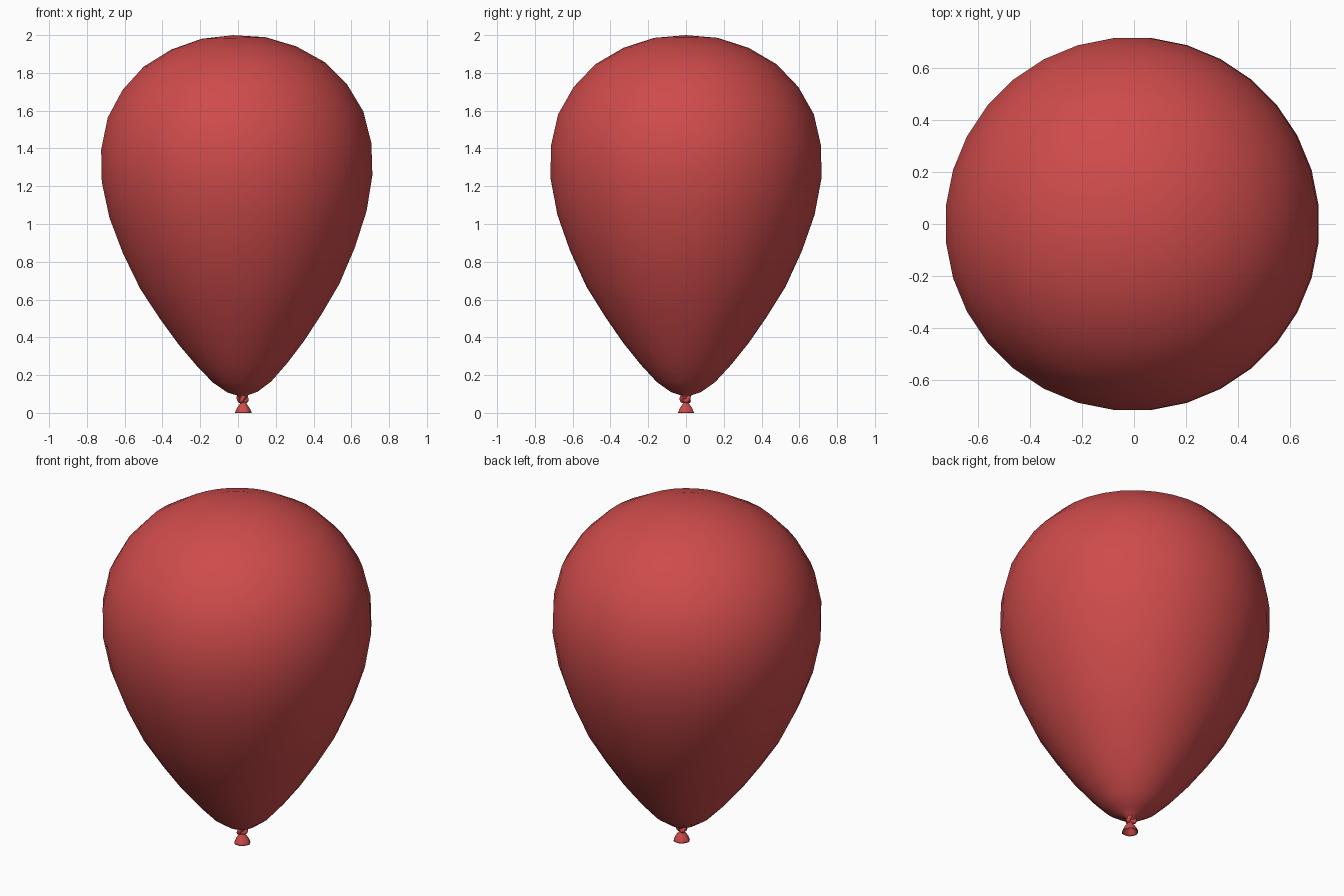
import bpy, bmesh
from math import sin, cos, pi, radians
from mathutils import Matrix, Vector

if "Cube" in bpy.data.objects:
    bpy.data.objects.remove(bpy.data.objects["Cube"])

red = bpy.data.materials.new("red_rubber")
red.diffuse_color = (0.62, 0.07, 0.07, 1)
red.use_nodes = True
red.node_tree.nodes["Principled BSDF"].inputs["Base Color"].default_value = red.diffuse_color

# The whole balloon leans slightly about its middle
PIVOT = Vector((0, 0, 1.05))
LEAN = Matrix.Translation(PIVOT) @ Matrix.Rotation(radians(-1.45), 4, 'Y') @ Matrix.Translation(-PIVOT)


def finish(name, bm, matrix):
    bmesh.ops.transform(bm, matrix=matrix, verts=bm.verts)
    bmesh.ops.recalc_face_normals(bm, faces=bm.faces)
    mesh = bpy.data.meshes.new(name)
    bm.to_mesh(mesh)
    bm.free()
    for p in mesh.polygons:
        p.use_smooth = True
    mesh.materials.append(red)
    ob = bpy.data.objects.new(name, mesh)
    bpy.context.collection.objects.link(ob)
    return ob


def bridge(bm, a, b):
    n = len(a)
    for i in range(n):
        bm.faces.new((a[i], a[(i + 1) % n], b[(i + 1) % n], b[i]))


def lathe(name, profile, sides, matrix, ripple=0):
    bm = bmesh.new()
    rings = []
    for r, z in profile:
        if r == 0:
            rings.append([bm.verts.new((0, 0, z))])
            continue
        ring = []
        for i in range(sides):
            a = 2 * pi * (i + 0.5) / sides
            q = r * (1 + ripple * cos(6 * a))
            ring.append(bm.verts.new((q * cos(a), q * sin(a), z)))
        rings.append(ring)
    for a, b in zip(rings, rings[1:]):
        if len(b) == 1 or len(a) == 1:
            tip, ring = (b[0], a) if len(b) == 1 else (a[0], b)
            for i in range(sides):
                bm.faces.new((ring[i], ring[(i + 1) % sides], tip))
        else:
            bridge(bm, a, b)
    return finish(name, bm, matrix)


# Inflated body with a short neck
body = [(0.014, 0.045), (0.017, 0.075), (0.03, 0.093), (0.08, 0.11), (0.155, 0.163),
        (0.24, 0.255), (0.333, 0.37), (0.43, 0.51), (0.53, 0.67), (0.617, 0.86),
        (0.684, 1.05), (0.72, 1.24), (0.719, 1.41), (0.68, 1.58), (0.597, 1.725),
        (0.482, 1.845), (0.333, 1.932), (0.17, 1.985), (0, 2.0)]
lathe("balloon_body", body, 32, LEAN)

# Flared mouth below the knot, hollow underneath
mouth = [(0.012, 0.06), (0.016, 0.05), (0.026, 0.036), (0.035, 0.022), (0.041, 0.008),
         (0.044, 0.0), (0.039, 0.002), (0.028, 0.02), (0.012, 0.036), (0, 0.04)]
lathe("balloon_mouth", mouth, 24, Matrix.Translation((0.028, 0, 0)), 0.04)

# Tied knot: a small overhand tube
bm = bmesh.new()
STEPS, SIDES, TUBE = 48, 10, 0.0115


def knot_point(t):
    r = 0.009
    return Vector((r * (sin(t) + 1.5 * sin(2 * t)),
                   r * (cos(t) - 1.5 * cos(2 * t)),
                   -0.013 * sin(3 * t)))


loops = []
for k in range(STEPS):
    t = 2 * pi * k / STEPS
    p = knot_point(t)
    tangent = (knot_point(t + 0.01) - knot_point(t - 0.01)).normalized()
    side = tangent.cross(Vector((0, 0, 1))).normalized()
    up = side.cross(tangent)
    loops.append([bm.verts.new(p + TUBE * (cos(2 * pi * j / SIDES) * side + sin(2 * pi * j / SIDES) * up))
                  for j in range(SIDES)])
for k in range(STEPS):
    bridge(bm, loops[k], loops[(k + 1) % STEPS])
finish("balloon_knot", bm, Matrix.Translation((0.024, 0, 0.075)))
